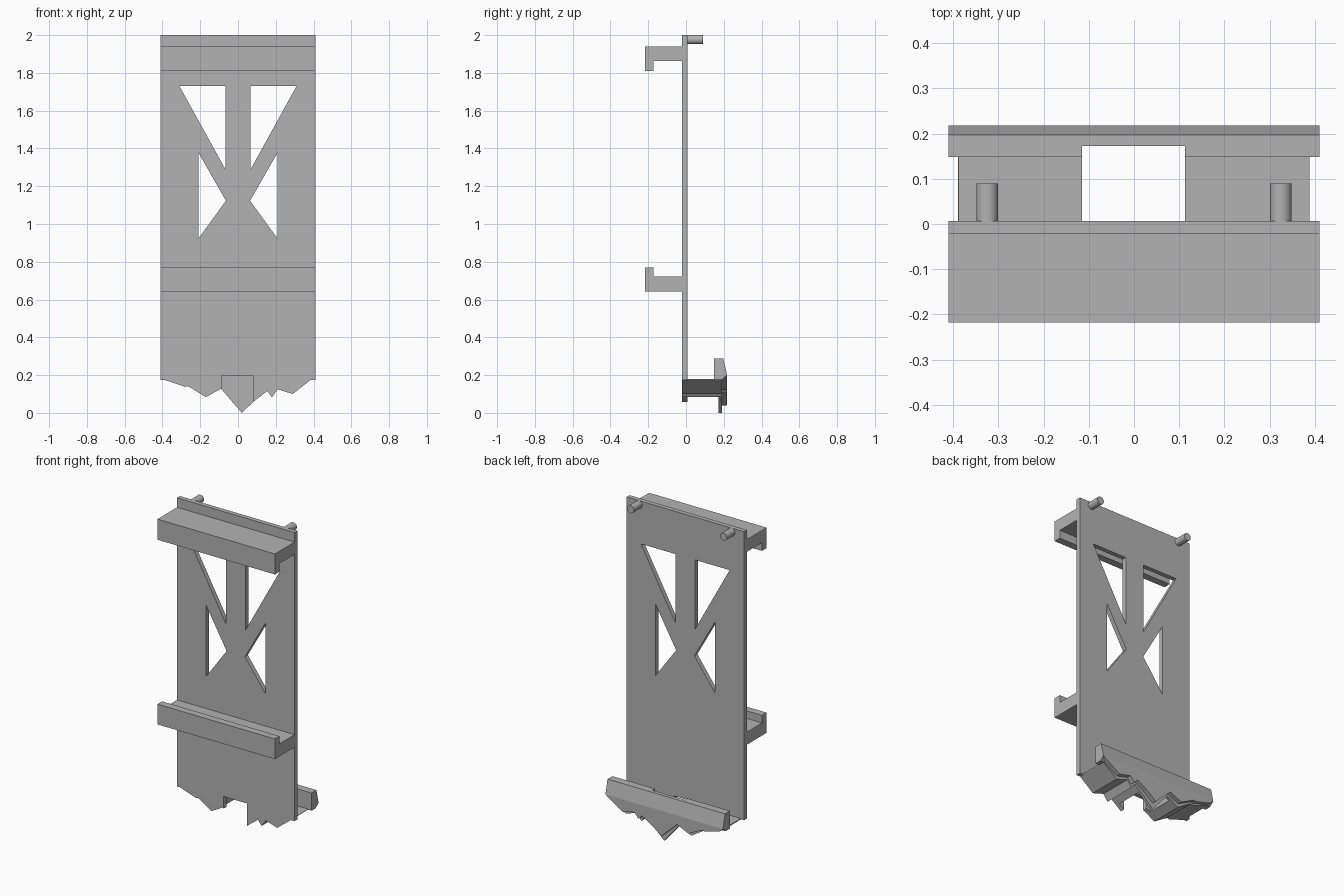
import bpy, bmesh, math
from mathutils import Vector

cube = bpy.data.objects.get("Cube")
if cube:
    bpy.data.objects.remove(cube, do_unlink=True)

grey = bpy.data.materials.new("plain grey")
grey.use_nodes = True
grey.diffuse_color = (0.45, 0.45, 0.45, 1)
grey.node_tree.nodes["Principled BSDF"].inputs["Base Color"].default_value = (0.45, 0.45, 0.45, 1)


def extrude(name, profile, start, end, axis="y"):
    """Solid from an outline: (x, z) swept along y, or (y, z) swept along x."""
    bm = bmesh.new()
    place = (lambda a, b: (a, start, b)) if axis == "y" else (lambda a, b: (start, a, b))
    face = bm.faces.new([bm.verts.new(place(a, b)) for a, b in profile])
    swept = bmesh.ops.extrude_face_region(bm, geom=[face])
    step = Vector((0, end - start, 0)) if axis == "y" else Vector((end - start, 0, 0))
    bmesh.ops.translate(bm, vec=step, verts=[v for v in swept["geom"] if isinstance(v, bmesh.types.BMVert)])
    bmesh.ops.recalc_face_normals(bm, faces=bm.faces)
    mesh = bpy.data.meshes.new(name)
    bm.to_mesh(mesh)
    bm.free()
    mesh.materials.append(grey)
    obj = bpy.data.objects.new(name, mesh)
    bpy.context.collection.objects.link(obj)
    return obj


def cut(obj, cutter):
    """Subtract the cutter and throw it away."""
    mod = obj.modifiers.new("cut", "BOOLEAN")
    mod.operation, mod.solver, mod.object = "DIFFERENCE", "EXACT", cutter
    bpy.context.view_layer.update()
    graph = bpy.context.evaluated_depsgraph_get()
    mesh = bpy.data.meshes.new_from_object(obj.evaluated_get(graph))
    obj.modifiers.clear()
    obj.data = mesh
    bpy.data.objects.remove(cutter, do_unlink=True)


def box(x0, x1, z0, z1):
    return [(x0, z0), (x1, z0), (x1, z1), (x0, z1)]


W = 0.411
FRONT, BACK = -0.022, 0.007
# Ragged lower edge, left to right, shared by plate, shelf and rear wall
left_edge = [(-0.39, 0.175), (-0.28, 0.138), (-0.265, 0.142), (-0.17, 0.083), (-0.09, 0.128)]
right_edge = [(0.085, 0.062), (0.155, 0.115), (0.18, 0.083), (0.21, 0.125), (0.29, 0.1), (0.385, 0.175)]
ragged = left_edge + [(0.02, 0.0)] + right_edge

# Main plate with bottom notch and four triangular windows
plate = extrude("main_plate", [(-W, 0.175)] + ragged + [(W, 0.175), (W, 2), (-W, 2)], FRONT, BACK)
cut(plate, extrude("notch_cutter", box(-0.085, 0.08, -0.1, 0.198), -0.1, 0.1))
for side in (-1, 1):
    upper = [(side * 0.067, 1.73), (side * 0.31, 1.73), (side * 0.067, 1.29)]
    lower = [(side * 0.208, 1.375), (side * 0.064, 1.123), (side * 0.208, 0.925)]
    for triangle in (upper, lower):
        cut(plate, extrude("window_cutter", triangle, -0.1, 0.1))

# Hooked rails across the front: upper lip hangs down, lower lip stands up
rail_front, lip_back = -0.218, -0.172
extrude("upper_rail", [(FRONT, 1.94), (rail_front, 1.94), (rail_front, 1.81), (lip_back, 1.81),
                       (lip_back, 1.862), (FRONT, 1.862)], -W, W, "x")
extrude("lower_rail", [(FRONT, 0.642), (rail_front, 0.642), (rail_front, 0.77), (lip_back, 0.77),
                       (lip_back, 0.722), (FRONT, 0.722)], -W, W, "x")

# Shelf behind the plate, rear wall and rear ledge, opened by a central hole
shelf = extrude("bottom_shelf", ragged + [(0.388, 0.18), (-0.388, 0.18)], BACK, 0.19)
ledge = extrude("rear_ledge", [(0.148, 0.176), (0.19, 0.176), (0.218, 0.2), (0.197, 0.288),
                               (0.148, 0.288)], -W, W, "x")
for part in (shelf, ledge):
    cut(part, extrude("hole_cutter", box(-0.115, 0.113, -0.1, 0.4), 0.0, 0.173))
skirt = [(x, 0.2 - (0.2 - z) * 0.8) for x, z in ragged]
extrude("rear_skirt", [(-W, 0.2)] + skirt + [(W, 0.2)], 0.19, 0.218)

# Two locating pegs at the top of the back
for side, label in ((-1, "right"), (1, "left")):
    bpy.ops.mesh.primitive_cylinder_add(vertices=32, radius=0.024, depth=0.09 - BACK,
                                        location=(side * 0.325, (0.09 + BACK) / 2, 1.976),
                                        rotation=(math.pi / 2, 0, 0))
    peg = bpy.context.object
    peg.name = label + "_peg"
    peg.data.materials.append(grey)
    bpy.ops.object.shade_smooth_by_angle(angle=math.radians(35))
